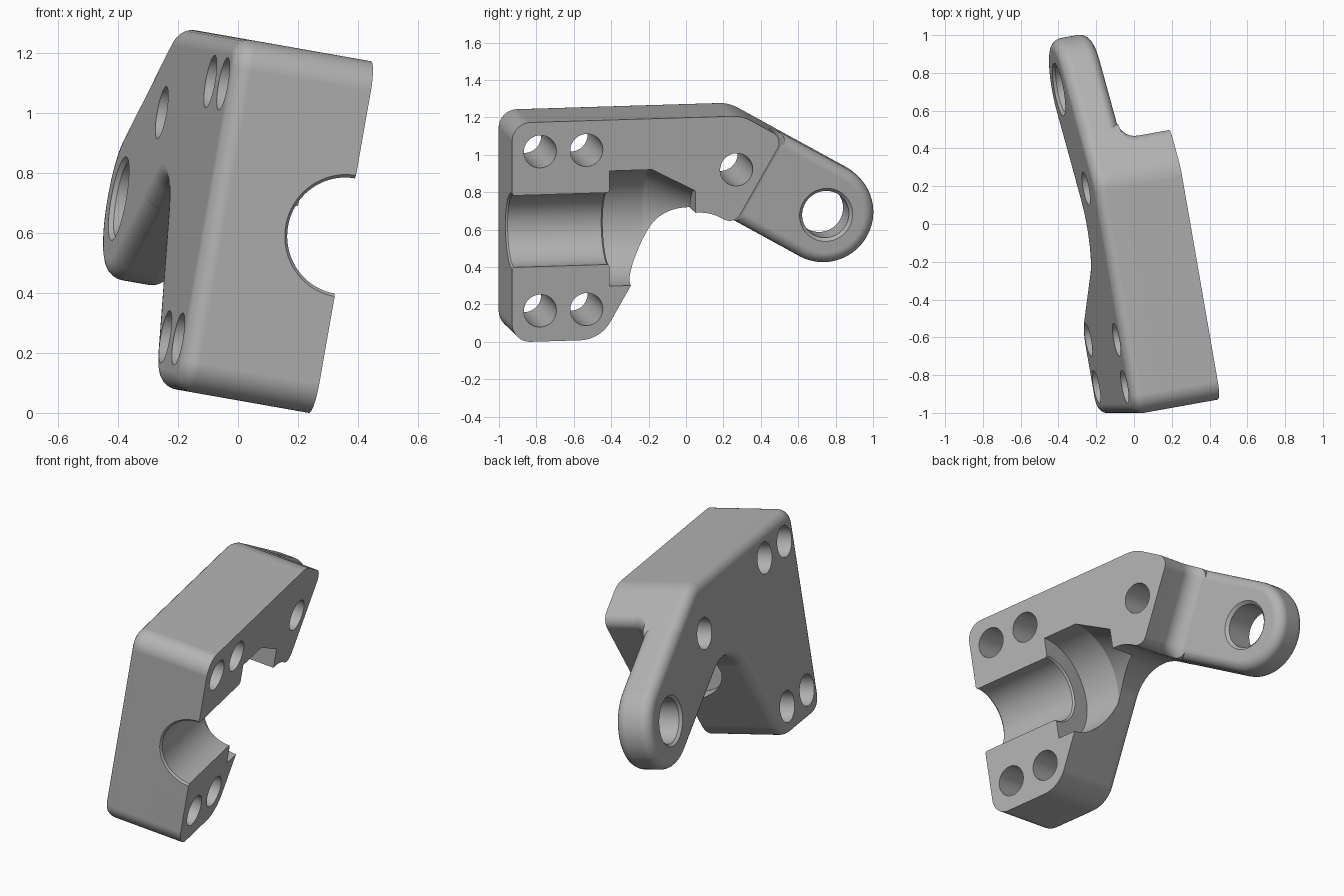
import bpy, bmesh, math
from mathutils import Vector, Matrix

if "Cube" in bpy.data.objects:
    bpy.data.objects.remove(bpy.data.objects["Cube"], do_unlink=True)

# Part axes: X = thickness (+X is the split face), Y = length, Z = height
BACK, SPLIT, ARM_FACE = -0.38, 0.09, -0.17
DIR = Vector((math.cos(math.radians(30)), -0.5))    # along the arm, in Y and Z
SIDE = Vector((0.5, math.cos(math.radians(30))))    # across the arm
EYE, EYE_R = Vector((0.79, 0.63)), 0.267
STEP, STEP_R, RIM = -0.105, 0.09, 0.06
GAP = 0.0005                                        # keeps joined faces from coinciding

grey = bpy.data.materials.new("cast grey")
grey.use_nodes = True
grey.diffuse_color = (0.45, 0.45, 0.45, 1)
grey.node_tree.nodes["Principled BSDF"].inputs["Base Color"].default_value = (0.45, 0.45, 0.45, 1)


def loft(name, rings):
    """Closed solid through rings of equal point count."""
    bm = bmesh.new()
    loops = [[bm.verts.new(p) for p in ring] for ring in rings]
    n = len(loops[0])
    for a, b in zip(loops, loops[1:]):
        for k in range(n):
            j = (k + 1) % n
            bm.faces.new((a[k], a[j], b[j], b[k]))
    bm.faces.new(loops[0])
    bm.faces.new(loops[-1])
    bmesh.ops.recalc_face_normals(bm, faces=bm.faces)
    mesh = bpy.data.meshes.new(name)
    bm.to_mesh(mesh)
    bm.free()
    mesh.materials.append(grey)
    ob = bpy.data.objects.new(name, mesh)
    bpy.context.collection.objects.link(ob)
    return ob


def outline(x, arm_corners, inset):
    """Bracket outline at thickness x, with rounded corners, shrunk by inset."""
    corners = [(-0.96, 0.036, 0.1), (-0.4815, 0.036, 0.19), (-0.04, 0.8015, 0.25),
               *arm_corners, (0.29, 1.227, 0.2), (-0.96, 1.227, 0.1)]
    ring, last = [], None
    for i, (y, z, r) in enumerate(corners):
        p = Vector((y, z))
        d0 = (Vector(corners[i - 1][:2]) - p).normalized()
        d1 = (Vector(corners[(i + 1) % len(corners)][:2]) - p).normalized()
        half = d0.angle(d1) / 2
        centre = p + (d0 + d1).normalized() * (r / math.sin(half))
        start = p + d0 * (r / math.tan(half)) - centre
        end = p + d1 * (r / math.tan(half)) - centre
        convex = d0.y * d1.x - d0.x * d1.y > 0
        radius_scale = (r - inset if convex else r + inset) / r
        sweep = math.pi - 2 * half
        steps = round(sweep / math.radians(5))
        for k in range(steps + 1):
            f = k / steps
            arm = (start * math.sin((1 - f) * sweep) + end * math.sin(f * sweep)) / math.sin(sweep)
            if last is None or (centre + arm - last).length > 1e-4:
                last = centre + arm
                q = centre + arm * radius_scale
                ring.append((x, q.x, q.y))
    return ring


def combine(target, other, operation):
    """Boolean with the first solver that gives a usable mesh."""
    other.hide_render = True
    before = len(target.data.vertices)
    mod = target.modifiers.new("combine", 'BOOLEAN')
    mod.operation, mod.object = operation, other
    for solver in ('MANIFOLD', 'EXACT', 'FLOAT'):
        mod.solver = solver
        bpy.context.view_layer.update()
        result = target.evaluated_get(bpy.context.evaluated_depsgraph_get())
        if len(result.data.vertices) not in (0, before):
            break
    bpy.context.view_layer.objects.active = target
    bpy.ops.object.modifier_apply(modifier=mod.name)
    bpy.data.objects.remove(other, do_unlink=True)


def lathe(name, profile, origin, axis, seg=64):
    """Turned solid from (position, radius) pairs about an axis."""
    axis, up = Vector(axis), Vector((0, 0, 1))
    across = axis.cross(up)
    angles = [(k + 0.5) * math.tau / seg for k in range(seg)]
    return loft(name, [[Vector(origin) + axis * h + (up * math.cos(t) + across * math.sin(t)) * r
                        for t in angles] for h, r in profile])


def block_ring(x, step, inset):
    s = EYE.dot(SIDE)
    ends = [DIR * step + SIDE * (s - EYE_R), DIR * step + SIDE * (s + EYE_R)]
    return outline(x, [(e.x, e.y, 0.065) for e in ends], inset)


def plate_ring(x, inset):
    ends = [EYE + (DIR - SIDE) * EYE_R, EYE + (DIR + SIDE) * EYE_R]
    return outline(x, [(e.x, e.y, EYE_R) for e in ends], inset + GAP)


# Clamp block: rounded back rim, and a step that flares onto the arm
quarter = [(1 - math.cos(k * math.pi / 12), 1 - math.sin(k * math.pi / 12)) for k in range(7)]
rings = [block_ring(BACK + RIM * u, STEP + STEP_R, RIM * v) for u, v in quarter]
rings += [block_ring(ARM_FACE + STEP_R * u, STEP + STEP_R * v, 0) for u, v in quarter]
rings.append(block_ring(SPLIT, STEP, 0))
bracket = loft("clamp_bracket", rings)

# Thin arm plate with a round eye, rounded on both rims
low, high = BACK + GAP, ARM_FACE + 0.002
rings = [plate_ring(low + RIM * u, RIM * v) for u, v in quarter]
rings += [plate_ring(high - RIM * u, RIM * v) for u, v in reversed(quarter)]
combine(bracket, loft("arm_plate", rings), 'UNION')

# Shaft bore opening into a tapered pocket
combine(bracket, lathe("bore_cutter", [(-1.0, 0.245), (-0.95, 0.195), (-0.442, 0.195), (-0.432, 0.205),
                                       (-0.432, 0.313), (-0.2, 0.313), (0.035, 0.19)],
                       (SPLIT, 0, 0.638), (0, 1, 0), 90), 'DIFFERENCE')

# Bolt holes
for y, z in [(-0.808, 1.067), (-0.556, 1.067), (-0.808, 0.203), (-0.556, 0.203), (0.258, 0.937)]:
    combine(bracket, lathe("bolt_cutter", [(-0.6, 0.0885), (0.3, 0.0885)], (0, y, z), (1, 0, 0), 48),
            'DIFFERENCE')

# Eye hole with chamfered rims
combine(bracket, lathe("eye_cutter", [(-0.4, 0.162), (-0.365, 0.127), (-0.185, 0.127), (-0.15, 0.162)],
                       (0, EYE.x, EYE.y), (1, 0, 0)), 'DIFFERENCE')

# Tilt the part, then stand it on the ground, centred
mesh = bracket.data
mesh.transform(Matrix.Rotation(math.radians(10), 4, 'Y') @ Matrix.Rotation(math.radians(10), 4, 'Z'))
spans = [[v.co[i] for v in mesh.vertices] for i in range(3)]
mesh.transform(Matrix.Translation((-(min(spans[0]) + max(spans[0])) / 2,
                                   -(min(spans[1]) + max(spans[1])) / 2, -min(spans[2]))))

# Smooth shading with crisp machined edges
bpy.ops.object.select_all(action='DESELECT')
bracket.select_set(True)
bpy.context.view_layer.objects.active = bracket
bpy.ops.object.shade_smooth_by_angle(angle=math.radians(25))
weighted = bracket.modifiers.new("weighted normals", 'WEIGHTED_NORMAL')
weighted.keep_sharp = True
